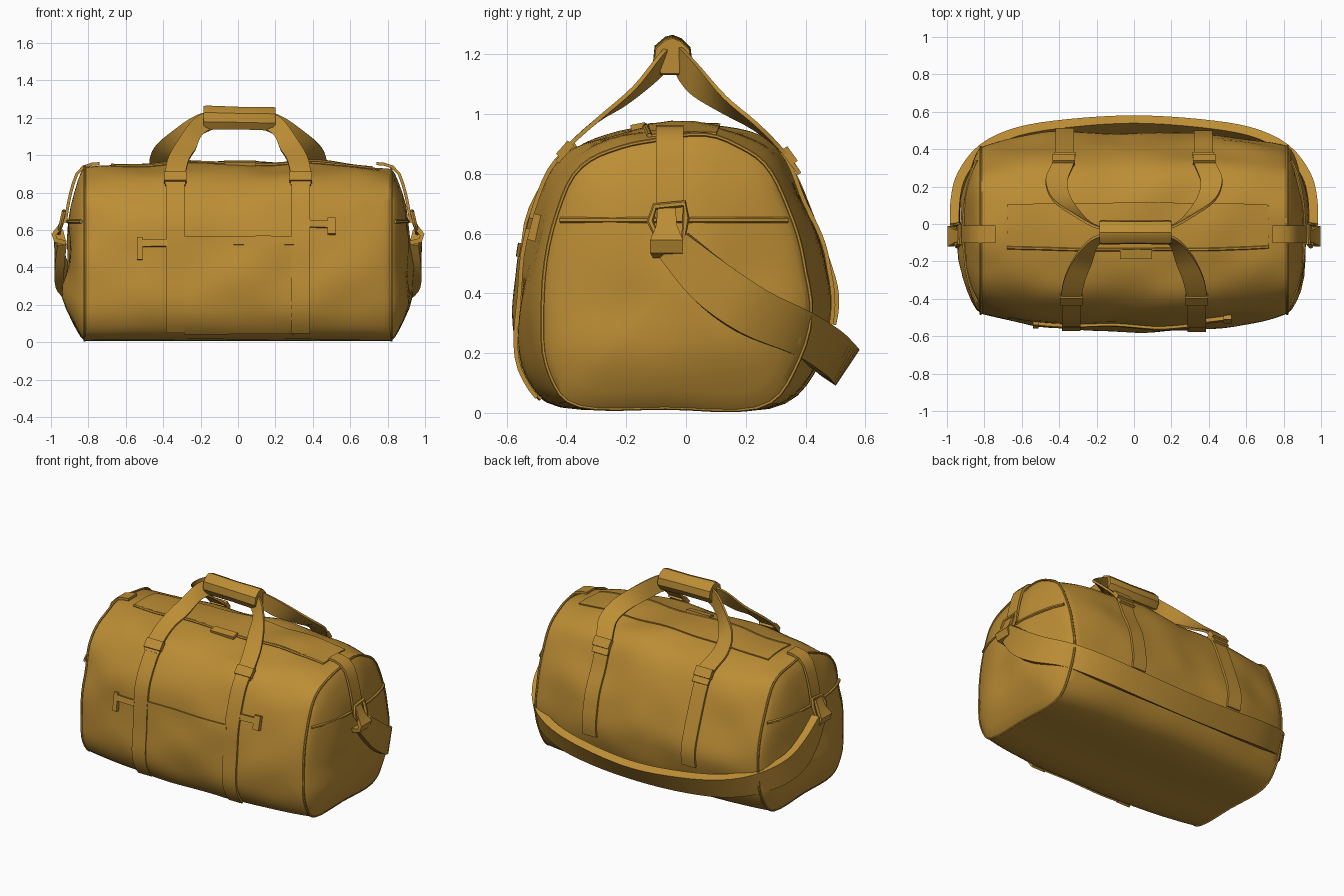
import bpy, bmesh, math
from mathutils import Vector, noise

if "Cube" in bpy.data.objects:
    bpy.data.objects.remove(bpy.data.objects["Cube"])

V = Vector
canvas = bpy.data.materials.new("ochre_canvas")
canvas.diffuse_color = (0.50, 0.265, 0.035, 1)
canvas.use_nodes = True
canvas.node_tree.nodes["Principled BSDF"].inputs["Base Color"].default_value = canvas.diffuse_color


def loft(name, rings, closed=False, angle=35):
    """Skin a list of equal-length vertex rings into one object."""
    bm = bmesh.new()
    vr = [[bm.verts.new(p) for p in r] for r in rings]
    n = len(vr[0])
    pairs = list(zip(vr, vr[1:])) + ([(vr[-1], vr[0])] if closed else [])
    for a, b in pairs:
        for i in range(n):
            bm.faces.new((a[i], a[(i + 1) % n], b[(i + 1) % n], b[i]))
    if not closed:
        bm.faces.new(vr[0])
        bm.faces.new(vr[-1])
    bmesh.ops.recalc_face_normals(bm, faces=bm.faces[:])
    me = bpy.data.meshes.new(name)
    bm.to_mesh(me)
    bm.free()
    me.shade_smooth()
    me.set_sharp_from_angle(angle=math.radians(angle))
    me.materials.append(canvas)
    ob = bpy.data.objects.new(name, me)
    bpy.context.collection.objects.link(ob)
    return ob


def crom(pts, t, closed=False):
    """Point on a smooth spline through pts; t counts control points."""
    n = len(pts)
    i = math.floor(t) if closed else min(math.floor(t), n - 2)
    f = t - i
    g = (lambda k: pts[k % n]) if closed else (lambda k: pts[max(0, min(n - 1, k))])
    a, b, c, d = g(i - 1), g(i), g(i + 1), g(i + 2)
    return 0.5 * (2 * b + (c - a) * f + (2 * a - 5 * b + 4 * c - d) * f * f
                  + (3 * b - a - 3 * c + d) * f ** 3)


def smooth(pts, per=4):
    m = (len(pts) - 1) * per
    return [crom(pts, k / per) for k in range(m + 1)]


def tangents(path, closed=False):
    n = len(path)
    if closed:
        return [(path[(i + 1) % n] - path[i - 1]).normalized() for i in range(n)]
    return [(path[min(i + 1, n - 1)] - path[max(i - 1, 0)]).normalized() for i in range(n)]


def ribbon(name, path, sides, thick):
    """Flat webbing; sides are half-width vectors along the path."""
    rings = []
    for c, s, t in zip(path, sides, tangents(path)):
        n = t.cross(s).normalized() * thick / 2
        rings.append([c + s + n, c - s + n, c - s - n, c + s - n])
    return loft(name, rings)


def tube(name, path, r, closed=True, sides=6, ref=V((1, 0, 0))):
    rings = []
    for c, t in zip(path, tangents(path, closed)):
        a = t.cross(ref).normalized()
        b = t.cross(a).normalized()
        rings.append([c + r * (a * math.cos(q * math.tau / sides) + b * math.sin(q * math.tau / sides))
                      for q in range(sides)])
    return loft(name, rings, closed, 50)


def box(name, c, half, tilt=0):
    """Small block, tilted about x."""
    c = V(c)
    u, v = V((0, math.cos(tilt), math.sin(tilt))), V((0, -math.sin(tilt), math.cos(tilt)))
    x = V((half[0], 0, 0))
    ring = [u * half[1] + v * half[2], -u * half[1] + v * half[2],
            -u * half[1] - v * half[2], u * half[1] - v * half[2]]
    return loft(name, [[c - x + p for p in ring], [c + x + p for p in ring]])


# Bag cross-section (y, z): bottom, front, top, back
PROFILE = [V((0, y, z)) for y, z in [
    (-.08, .01), (-.42, .015), (-.54, .12), (-.57, .3), (-.55, .52), (-.49, .74), (-.38, .88), (-.22, .94),
    (-.03, .965), (.17, .945), (.32, .87), (.41, .7), (.47, .52), (.49, .34), (.43, .13), (.28, .01)]]
N = len(PROFILE)
END = 0.82


def body_pt(x, v, off=0.0):
    """Point on the bag surface, pushed outward by off."""
    p = crom(PROFILE, v, True)
    d = crom(PROFILE, v + .05, True) - crom(PROFILE, v - .05, True)
    out = V((0, -d.z, d.y)).normalized()
    k = min(1, abs(x / END)) ** 3
    wrinkle = noise.noise(V((x * 3.5, p.y * 4, p.z * 4))) * 0.024 * min(1, p.z * 4)
    p = V((x, p.y * (1 - .15 * k), p.z * (1 - .035 * k))) + out * (off + wrinkle - .004)
    p.z = max(p.z, 0)
    return p


def cap(s, side, v):
    """Point on the bulging end panel; s = 1 at the rim, 0 at the centre."""
    c = V((side * END, -.04, .43))
    p = c + (body_pt(side * END, v) - c) * s
    sag = .045 * math.exp(-((p.z - .2) / .12) ** 2) * (1 - s) ** .7
    p.x = side * (END + .1 * (1 - s * s) ** .7 + sag)
    p.x += side * .05 * noise.noise(p * 4) * (1 - s)
    return p


# Main body with rounded ends
VS = [i * N / 64 for i in range(64)]
CAPS = (.12, .3, .45, .6, .74, .86, .95)
rings = [[cap(s, -1, v) for v in VS] for s in CAPS]
rings += [[body_pt(-END + 2 * END * i / 36, v) for v in VS] for i in range(37)]
rings += [[cap(s, 1, v) for v in VS] for s in reversed(CAPS)]
loft("bag_body", rings)

# Front pocket panel and its top lip
for name, v0, v1, off in (("front_pocket", 1.4, 4.15, .008), ("pocket_lip", 4.0, 4.2, .014)):
    rings = []
    for i in range(19):
        x = -.29 + .59 * i / 18
        vs = [v0 + (v1 - v0) * j / 12 for j in range(13)]
        rings.append([body_pt(x, v, off) for v in vs] + [body_pt(x, v, -.01) for v in reversed(vs)])
    loft(name, rings)

# Zipper flap along the top and its pull
rings = []
for i in range(31):
    x = -.68 + 1.4 * i / 30
    vs = [7.5, 7.9, 8.3, 8.7]
    rings.append([body_pt(x, v, .008) for v in vs] + [body_pt(x, v, -.01) for v in reversed(vs)])
loft("zipper_flap", rings)
tube("zipper_cord", [body_pt(-.68 + 1.4 * i / 30, 7.45, .003) for i in range(31)], .009, False, ref=V((0, 0, 1)))
box("zipper_pull", (.01, -.16, .958), (.085, .025, .01), .2)

for s, tag in ((-1, "left"), (1, "right")):
    X = V((1, 0, 0))
    # Webbing sewn to front and back
    for side, x0, va, vb in (("front", .335, 1.5, 6.1), ("back", .37, 13.2, 10.0)):
        path = [body_pt(s * x0, va + (vb - va) * i / 20, .009) for i in range(21)]
        ribbon(f"{side}_webbing_{tag}", path, [X * .05] * 21, .014)

    # Handle straps rising to the grip, twisting on edge near the top
    front = smooth([V((s * x, y, z)) for x, y, z in (
        (.335, -.43, .84), (.335, -.38, .905), (.315, -.29, .985), (.27, -.19, 1.06), (.215, -.1, 1.15), (.14, -.06, 1.19))])
    fs = smooth([V((x, s * y, s * z)) * .055 for x, y, z in (
        (1, 0, 0), (1, 0, 0), (1, .1, .1), (.8, .3, .5), (.35, .25, .85), (.1, .2, .8))])
    ribbon(f"front_handle_{tag}", front, fs, .014)
    back = smooth([V((s * x, y, z)) for x, y, z in (
        (.37, .38, .8), (.38, .32, .88), (.415, .23, .96), (.385, .13, 1.03), (.285, .035, 1.11), (.2, -.015, 1.165), (.12, -.03, 1.19))])
    bs = smooth([V((x, s * y, s * z)) * .058 for x, y, z in (
        (1, 0, 0), (1, 0, 0), (1, .1, .1), (.85, 0, .45), (.4, .1, .85), (.1, 0, .95), (0, 0, .8))])
    ribbon(f"back_handle_{tag}", back, bs, .014)
    # Buckles where handles meet the webbing
    box(f"front_buckle_{tag}", (s * .335, -.405, .88), (.06, .03, .014), .85)
    box(f"back_buckle_{tag}", (s * .375, .345, .86), (.06, .03, .014), -.95)

    # Piping round the end panel
    tube(f"end_piping_{tag}", [body_pt(s * END, v, .001) + V((0, 0, .005)) for v in VS], .007)
    # Horizontal seam across the end panel
    seam = []
    for i in range(13):
        y = -.42 + .76 * i / 12
        r = min(1, math.hypot((y + .04) / .44, .22 / .51))
        seam.append(V((s * (END + .004 + .1 * max(0, 1 - r * r) ** .7), y, .645)))
    tube(f"end_seam_{tag}", seam, .01, False)
    # Tab folded over the top of the end
    zs = (.9, .85, .8, .75, .7, .64)
    tab = [V((s * .74, -.055, .955)), V((s * .78, -.055, .952)), V((s * .825, -.055, .938))]
    tab += [V((s * (END + .015 + .1 * (1 - ((z - .43) / .51) ** 2) ** .7), -.055, z)) for z in zs]
    ribbon(f"end_tab_{tag}", tab, [V((0, .046, 0))] * len(tab), .016)
    # Ring and clip for the shoulder strap
    ring = [V((s * (.93 + .025 * (.7 - z) / .1), y, z)) for y, z in (
        (-.105, .69), (-.005, .7), (.0, .65), (-.01, .58), (-.1, .6), (-.12, .64))]
    tube(f"strap_ring_{tag}", ring, .012)
    clip = [V((s * x, -.065, z)) for x, z in ((.925, .68), (.95, .62), (.985, .575), (.975, .545), (.92, .53))]
    ribbon(f"strap_clip_{tag}", clip, [V((0, w, 0)) for w in (.03, .035, .055, .055, .045)], .025)

# Rolled hand grip
outline = [(-.065, -.02), (-.06, .03), (-.025, .06), (.0, .067), (.03, .055), (.06, .025), (.066, -.02), (.04, -.06),
           (-.04, -.06)]
loft("hand_grip", [[V((x, -.045 + y * k, 1.195 - .02 * x + z * k)) for y, z in outline]
                   for x, k in ((-.185, .93), (-.17, 1), (.01, .95), (.185, 1), (.2, .93))])

# Shoulder strap draped round the back
half = [((.95, -.04, .56), (.01, .045, .04)), ((.955, .08, .44), (0, .055, .06)), ((.93, .22, .34), (-.01, .045, .07)),
        ((.82, .375, .27), (-.01, .03, .07)), ((.62, .465, .215), (0, .03, .07)), ((.34, .505, .18), (0, .035, .065))]
full = half + [((0, .52, .165), (0, .04, .06))] + [((-c[0], c[1], c[2]), (-w[0], w[1], w[2])) for c, w in reversed(half)]
ribbon("shoulder_strap", smooth([V(c) for c, w in full]), smooth([V(w) for c, w in full]), .05)

# Compression tabs on the front
for name, xa, xb, v in (("left_front_tab", -.53, -.38, 4.05), ("right_front_tab", .38, .52, 4.5)):
    path = [body_pt(xa + (xb - xa) * i / 4, v, .01) for i in range(5)]
    ribbon(name, path, [V((0, .004, .018))] * 5, .02)
box("left_tab_buckle", (-.525, -.535, .5), (.014, .014, .06), -.15)
box("right_tab_buckle", (.5, -.505, .62), (.022, .016, .045), -.25)
